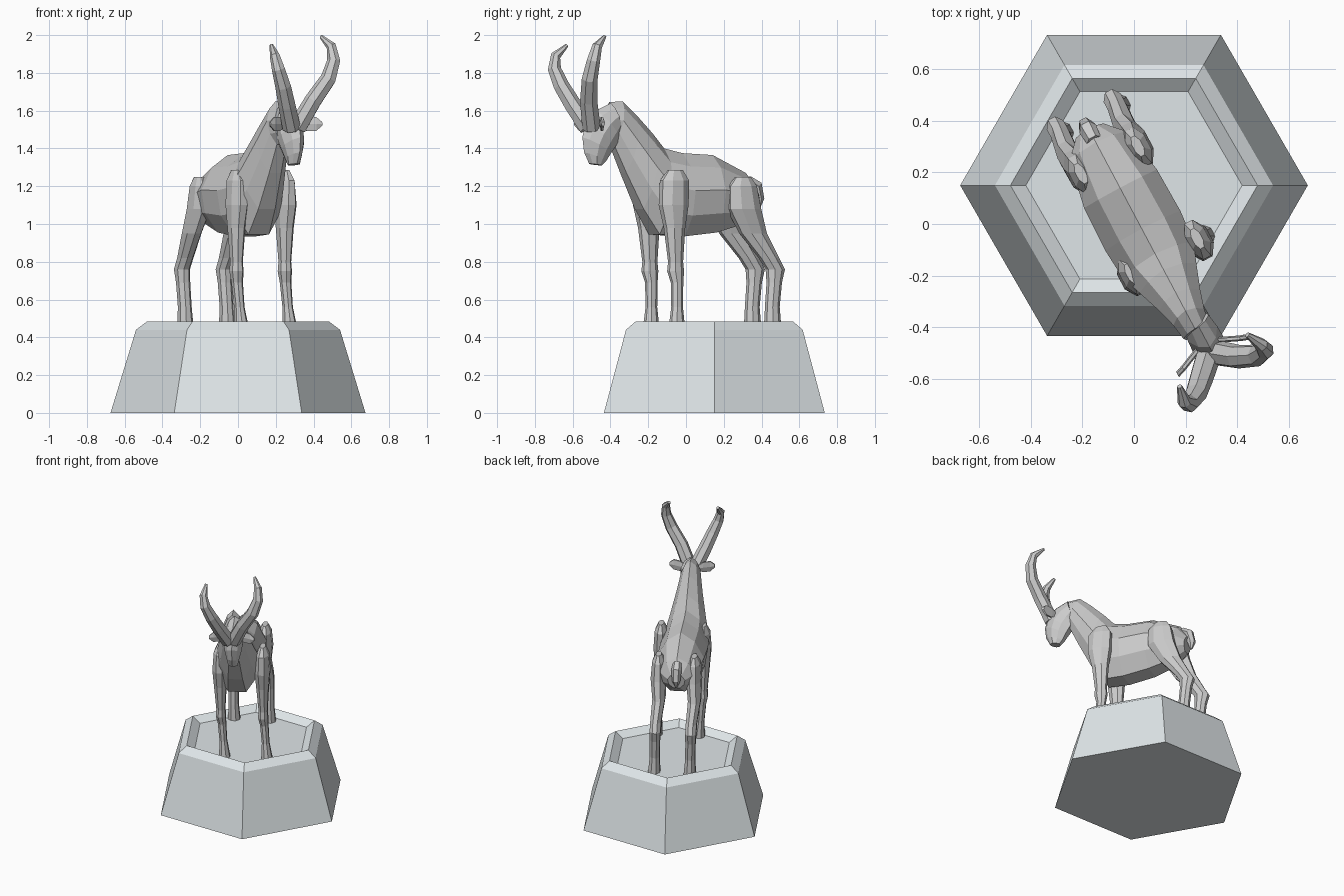
import bpy, bmesh
from math import sin, cos, pi, radians
from mathutils import Vector

YAW = radians(28)


def local(u, v, z):
    """Animal space (sideways, forward, up) to world space."""
    return Vector((u * cos(YAW) + v * sin(YAW), u * sin(YAW) - v * cos(YAW), z))


def material(name, rgb):
    m = bpy.data.materials.new(name)
    m.diffuse_color = (*rgb, 1)
    return m


HIDE = material("grey_hide", (0.55, 0.55, 0.55))
STONE = material("pale_stone", (0.74, 0.79, 0.81))


def loft(name, rings, mat=HIDE):
    """Skin a list of equal-length point rings and cap both ends."""
    bm = bmesh.new()
    rows = [[bm.verts.new(p) for p in r] for r in rings]
    n = len(rows[0])
    for a, b in zip(rows, rows[1:]):
        for i in range(n):
            j = (i + 1) % n
            bm.faces.new((a[i], a[j], b[j], b[i]))
    bm.faces.new(rows[0])
    bm.faces.new(rows[-1])
    bmesh.ops.recalc_face_normals(bm, faces=bm.faces)
    me = bpy.data.meshes.new(name)
    bm.to_mesh(me)
    bm.free()
    ob = bpy.data.objects.new(name, me)
    bpy.context.collection.objects.link(ob)
    me.materials.append(mat)
    return ob


def tube(name, path, sides=7):
    """Loft round rings square to a path of (point, radius)."""
    pts = [Vector(p) for p, r in path]
    rings = []
    for i, (p, r) in enumerate(path):
        t = pts[min(i + 1, len(pts) - 1)] - pts[max(i - 1, 0)]
        side = t.cross(local(0, 1, 0)).normalized()
        up = t.cross(side).normalized()
        rings.append([pts[i] + r * (cos(a) * side + sin(a) * up)
                      for a in (2 * pi * k / sides for k in range(sides))])
    return loft(name, rings)


# Hexagonal pedestal with bevelled rim and shallow recess
loft("pedestal", [[(r * cos(k * pi / 3), 0.15 + r * sin(k * pi / 3), z) for k in range(6)]
                  for r, z in [(0.675, 0), (0.54, 0.44), (0.48, 0.485), (0.42, 0.445)]], STONE)

# Body and head cross-section: ridged top, flat underside
HALF = [(0.6, 0.68), (1, 0.1), (0.88, -0.5), (0.4, -1)]
SECTION = [(0, 1)] + HALF + [(-x, y) for x, y in reversed(HALF)]


def section(u0, tv, tz, bv, bz, w):
    out = []
    for x, y in SECTION:
        t = (y + 1) / 2
        out.append(local(u0 + x * w, bv + (tv - bv) * t, bz + (tz - bz) * t))
    return out


# Body and neck: top (v, z), bottom (v, z), half width
loft("body", [section(0.018, *s) for s in [
    (-0.41, 1.18, -0.39, 1.06, 0.06),
    (-0.35, 1.27, -0.31, 1.00, 0.125),
    (-0.15, 1.365, -0.14, 0.955, 0.16),
    (0.03, 1.375, 0.05, 0.935, 0.165),
    (0.14, 1.40, 0.20, 0.945, 0.155),
    (0.21, 1.48, 0.29, 1.08, 0.125),
    (0.31, 1.58, 0.385, 1.27, 0.09),
    (0.39, 1.65, 0.455, 1.42, 0.068),
    (0.47, 1.645, 0.50, 1.43, 0.058)]])

# Head
loft("head", [section(0.035, *s) for s in [
    (0.47, 1.64, 0.42, 1.49, 0.055),
    (0.56, 1.60, 0.43, 1.45, 0.064),
    (0.62, 1.53, 0.455, 1.41, 0.066),
    (0.64, 1.46, 0.48, 1.375, 0.058),
    (0.63, 1.38, 0.505, 1.335, 0.042),
    (0.60, 1.32, 0.53, 1.31, 0.033)]])

# Legs: (u, v, z, half width, half depth) from top to hoof
FRONT = [(0, .165, 1.285, .02, .045), (0, .17, 1.23, .045, .085), (0, .175, 1.1, .055, .085),
         (0, .17, .98, .045, .06), (.003, .165, .80, .032, .042), (.003, .165, .75, .036, .047),
         (.01, .16, .69, .03, .034), (.02, .165, .56, .027, .032), (.03, .172, .44, .04, .046)]
HIND = [(0, -.26, 1.25, .02, .045), (0, -.255, 1.2, .045, .085), (0, -.265, 1.08, .055, .1),
        (-.01, -.325, .95, .046, .08), (0, -.415, .82, .04, .058), (0, -.453, .76, .04, .054),
        (.003, -.445, .69, .037, .042), (.006, -.432, .56, .036, .04), (.01, -.432, .44, .044, .048)]


def leg(name, u0, dv, profile):
    loft(name, [[local(u0 + u + ru * cos(a), dv + v + rv * sin(a), z)
                 for a in (pi / 4 * (k + 0.5) for k in range(8))]
                for u, v, z, ru, rv in profile])


leg("front_leg_left", 0.19, 0, FRONT)
leg("front_leg_right", -0.10, 0, FRONT)
leg("hind_leg_left", 0.155, 0, HIND)
leg("hind_leg_right", -0.09, -0.01, HIND)

# Curved horns
RADII = [0.05, 0.047, 0.043, 0.036, 0.027, 0.010]
HORNS = {
    "horn_left": [(.315, -.50, 1.51), (.40, -.515, 1.655), (.48, -.51, 1.77),
                  (.508, -.49, 1.865), (.495, -.47, 1.94), (.44, -.43, 1.993)],
    "horn_right": [(.285, -.52, 1.51), (.26, -.60, 1.63), (.24, -.66, 1.73),
                   (.215, -.697, 1.82), (.195, -.69, 1.89), (.177, -.63, 1.947)]}
for name, pts in HORNS.items():
    tube(name, list(zip(pts, RADII)))

# Flat leaf-shaped ears
for name, s in (("ear_left", 1), ("ear_right", -1)):
    loft(name, [[local(0.03 + s * du, 0.55 + dv + 0.012 * cos(a), 1.53 + h * sin(a))
                 for a in (pi / 3 * k for k in range(6))]
                for du, dv, h in [(0.045, 0, 0.02), (0.08, 0.015, 0.042),
                                  (0.125, 0.035, 0.042), (0.155, 0.045, 0.012)]])

# Short tail
tube("tail", [(local(0.015, -0.36, 1.23), 0.03), (local(0.015, -0.41, 1.20), 0.036),
              (local(0.015, -0.43, 1.13), 0.028), (local(0.015, -0.425, 1.08), 0.008)], 6)
